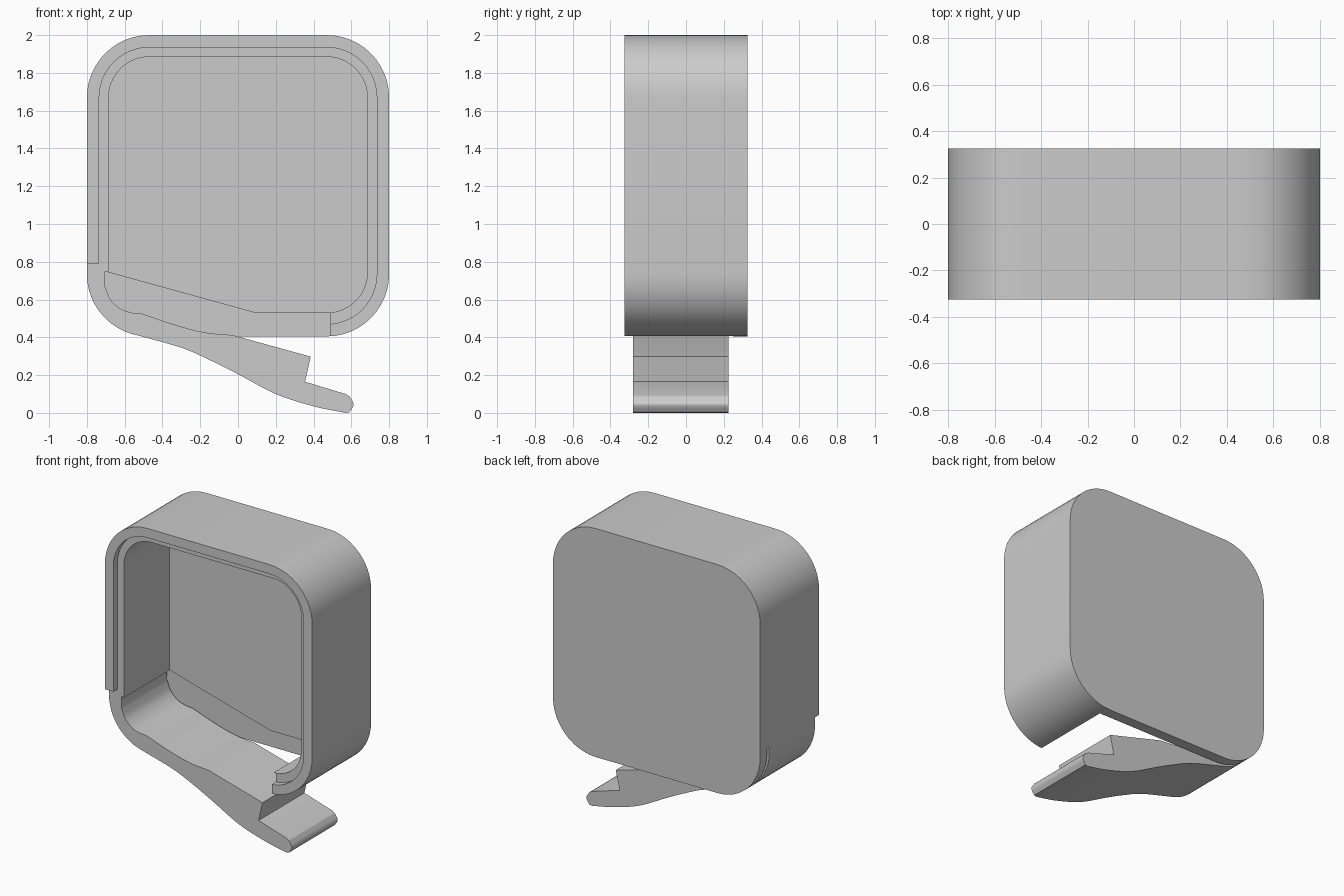
import bpy, bmesh
from math import radians, sin, cos
from mathutils import Vector
from mathutils.geometry import interpolate_bezier

if "Cube" in bpy.data.objects:
    bpy.data.objects.remove(bpy.data.objects["Cube"])


def arc(cx, cz, r, a0, a1, n=12):
    angles = [radians(a0 + (a1 - a0) * i / n) for i in range(n + 1)]
    return [(cx + r * cos(a), cz + r * sin(a)) for a in angles]


def rounded(x, z0, z1, r):
    pts = []
    for k, (cx, cz) in enumerate([(x - r, z1 - r), (r - x, z1 - r),
                                  (r - x, z0 + r), (x - r, z0 + r)]):
        pts += arc(cx, cz, r, 90 * k, 90 * k + 90)
    return pts


def curve(points, n=5):
    # Smooth curve through a few profile points
    p = [Vector(q) for q in points]
    p = [2 * p[0] - p[1]] + p + [2 * p[-1] - p[-2]]
    out = []
    for i in range(1, len(p) - 2):
        seg = interpolate_bezier(p[i], p[i] + (p[i + 1] - p[i - 1]) / 6,
                                 p[i + 1] - (p[i + 2] - p[i]) / 6, p[i + 1], n + 1)
        out += [(v.x, v.y) for v in seg[:-1]]
    return out + [tuple(points[-1])]


def prism(name, profile, y0, y1):
    bm = bmesh.new()
    face = bm.faces.new([bm.verts.new((x, y0, z)) for x, z in profile])
    ext = bmesh.ops.extrude_face_region(bm, geom=[face], use_keep_orig=True)
    for v in ext["geom"]:
        if isinstance(v, bmesh.types.BMVert):
            v.co.y = y1
    bmesh.ops.recalc_face_normals(bm, faces=bm.faces)
    mesh = bpy.data.meshes.new(name)
    bm.to_mesh(mesh)
    bm.free()
    ob = bpy.data.objects.new(name, mesh)
    bpy.context.collection.objects.link(ob)
    return ob


def combine(target, other, operation):
    other.hide_render = True
    mod = target.modifiers.new(operation, 'BOOLEAN')
    mod.operation, mod.solver, mod.object = operation, 'EXACT', other
    bpy.context.view_layer.objects.active = target
    bpy.ops.object.modifier_apply(modifier=mod.name)
    bpy.data.objects.remove(other)


# Tray body with hollow inside and a stepped front rim
body = prism("case_body", rounded(0.8, 0.405, 2.0, 0.33), -0.325, 0.325)
cutters = [
    prism("cavity_cutter", rounded(0.685, 0.53, 1.885, 0.215), -0.5, 0.225),
    prism("rim_cutter", rounded(0.735, 0.47, 1.935, 0.265), -0.5, -0.28),
    # Opening for the latch, reaching slightly into the back plate
    prism("opening_cutter", [(-0.9, 0.803), (0.09, 0.53), (0.49, 0.53),
                             (0.49, 0.2), (-0.9, 0.2)], -0.5, 0.25),
    prism("rim_end_cutter", [(-0.9, 0.79), (-0.5, 0.79), (-0.5, 0.2), (-0.9, 0.2)],
          -0.5, -0.28),
]
for c in cutters:
    combine(body, c, 'DIFFERENCE')

# Springy latch arm: outer curve, finger tip, catch, inner curve
outer = [(-0.8, 0.79)] + arc(-0.47, 0.735, 0.33, 180, 252)
outer += curve([(-0.54, 0.413), (-0.3, 0.345), (-0.15, 0.28), (0.0, 0.205),
                (0.2, 0.1), (0.4, 0.035), (0.57, 0.0)])
tip = curve([(0.59, 0.004), (0.612, 0.045), (0.59, 0.088)], 4)
catch = [(0.57, 0.1), (0.355, 0.165), (0.385, 0.298)]
inner = curve([(-0.03, 0.412), (-0.17, 0.425), (-0.32, 0.462), (-0.51, 0.526)])
corner = curve([(-0.56, 0.53), (-0.62, 0.55), (-0.675, 0.6), (-0.704, 0.67)])
latch = prism("latch_arm", outer + tip + catch + inner + corner
              + [(-0.705, 0.748), (-0.685, 0.79)], -0.28, 0.225)
combine(body, latch, 'UNION')

bpy.ops.object.select_all(action='DESELECT')
body.select_set(True)
bpy.context.view_layer.objects.active = body
bpy.ops.object.shade_smooth_by_angle(angle=radians(25))
